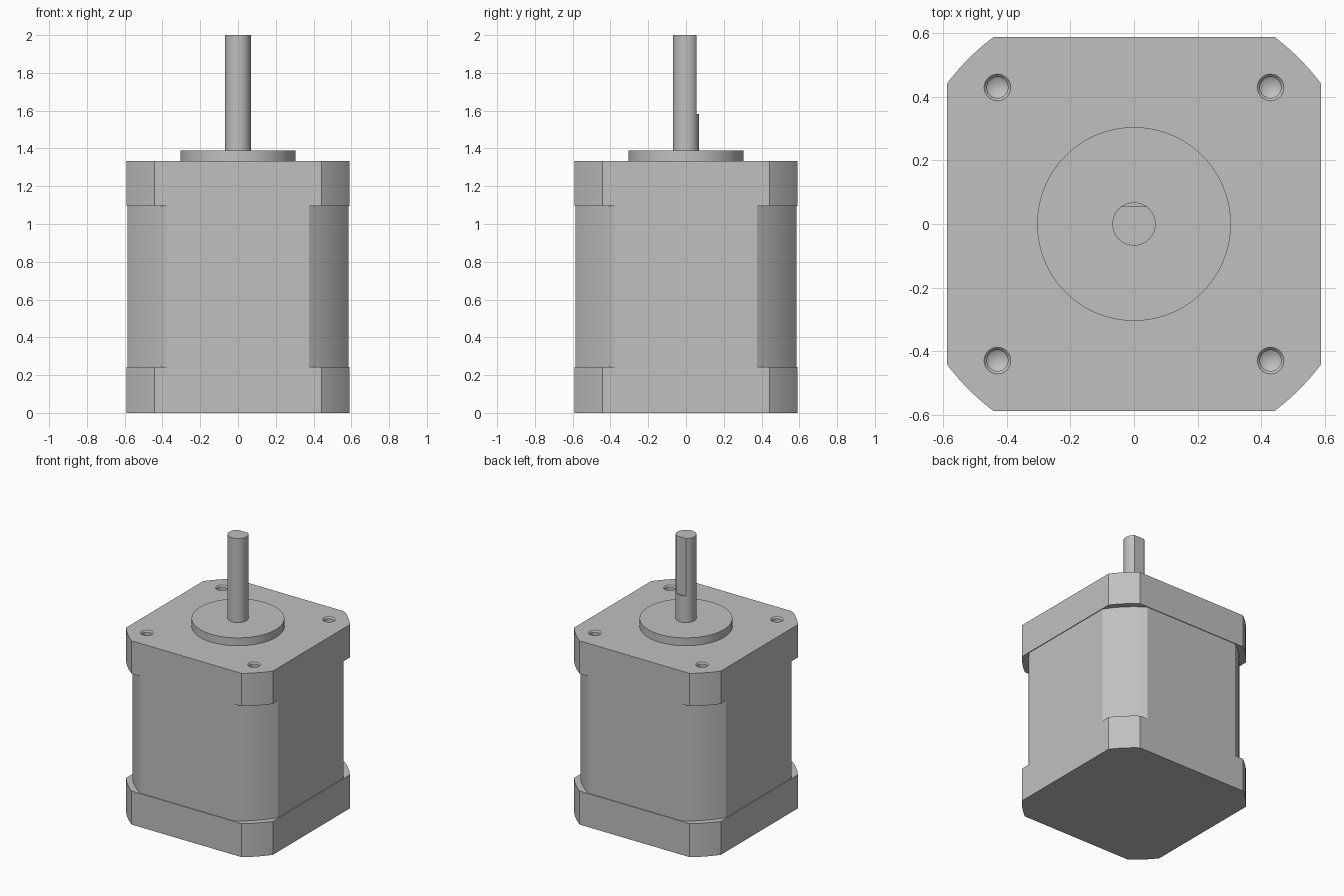
import bpy
import bmesh
from math import acos, asin, atan2, cos, pi, radians, sin

if "Cube" in bpy.data.objects:
    bpy.data.objects.remove(bpy.data.objects["Cube"], do_unlink=True)

metal = bpy.data.materials.new("satin grey metal")
metal.use_nodes = True
GREY = (0.53, 0.53, 0.53, 1)
metal.diffuse_color = GREY
metal.node_tree.nodes["Principled BSDF"].inputs["Base Color"].default_value = GREY


def make_object(name, bm):
    bmesh.ops.recalc_face_normals(bm, faces=bm.faces)
    mesh = bpy.data.meshes.new(name)
    bm.to_mesh(mesh)
    bm.free()
    obj = bpy.data.objects.new(name, mesh)
    bpy.context.collection.objects.link(obj)
    mesh.materials.append(metal)
    return obj


def shade(obj):
    bpy.ops.object.select_all(action="DESELECT")
    obj.select_set(True)
    bpy.context.view_layer.objects.active = obj
    bpy.ops.object.shade_smooth_by_angle(angle=radians(30))


def extrude(name, outline, z0, z1):
    bm = bmesh.new()
    face = bm.faces.new([bm.verts.new((x, y, z0)) for x, y in outline])
    new = bmesh.ops.extrude_face_region(bm, geom=[face], use_keep_orig=True)["geom"]
    for v in new:
        if isinstance(v, bmesh.types.BMVert):
            v.co.z = z1
    return make_object(name, bm)


def arc(radius, start, end, steps):
    angles = [start + (end - start) * i / steps for i in range(steps + 1)]
    return [(radius * cos(a), radius * sin(a)) for a in angles]


def round_cornered_square(half, flat, steps=12):
    """Square whose corners are turned down to an arc about the axis."""
    radius = (half * half + flat * flat) ** 0.5
    start = atan2(flat, half)
    points = []
    for quarter in range(4):
        turn = quarter * pi / 2
        points += arc(radius, turn + start, turn + pi / 2 - start, steps)
    return points


def circle(radius, steps=64):
    return arc(radius, 0, 2 * pi, steps)[:-1]


# Motor body: two end caps around a slightly slimmer core
BOTTOM, TOP = 0.243, 1.095
FACE = 1.333
cap = round_cornered_square(0.589, 0.442)
rear_cap = extrude("rear_cap", cap, 0, BOTTOM)
front_cap = extrude("front_cap", cap, TOP, FACE)
core = extrude("stator_core", round_cornered_square(0.584, 0.375), BOTTOM, TOP)

# Countersunk screw holes with conical bottoms
HOLE = [(0.051, 0.01), (0.042, 0), (0.033, -0.01), (0.033, -0.15), (0, -0.17)]
bm = bmesh.new()
for sx in (-1, 1):
    for sy in (-1, 1):
        rings = []
        for r, z in HOLE[:-1]:
            rings.append([bm.verts.new((sx * 0.43 + x, sy * 0.43 + y, FACE + z))
                          for x, y in circle(r, 32)])
        tip = bm.verts.new((sx * 0.43, sy * 0.43, FACE + HOLE[-1][1]))
        bm.faces.new(rings[0])
        for i in range(32):
            j = (i + 1) % 32
            for a, b in zip(rings, rings[1:]):
                bm.faces.new((a[i], a[j], b[j], b[i]))
            bm.faces.new((rings[-1][i], rings[-1][j], tip))
cutter = make_object("screw_hole_cutter", bm)
cutter.hide_render = True
cut = front_cap.modifiers.new("screw holes", "BOOLEAN")
cut.operation = "DIFFERENCE"
cut.solver = "EXACT"
cut.object = cutter
bpy.context.view_layer.objects.active = front_cap
bpy.ops.object.modifier_apply(modifier=cut.name)
bpy.data.objects.remove(cutter, do_unlink=True)

# Pilot boss and the output shaft with its flat on the back
boss = extrude("pilot_boss", circle(0.305, 96), FACE, 1.39)
R, FLAT_Y, FLAT_Z = 0.068, 0.055, 1.583
shaft = extrude("shaft_base", circle(R), 1.39, FLAT_Z)
edge = asin(FLAT_Y / R)
d_profile = arc(R, pi - edge, 2 * pi + edge, 56)
shaft_end = extrude("shaft_flatted_end", d_profile, FLAT_Z, 2)

for part in (rear_cap, front_cap, core, boss, shaft, shaft_end):
    shade(part)
